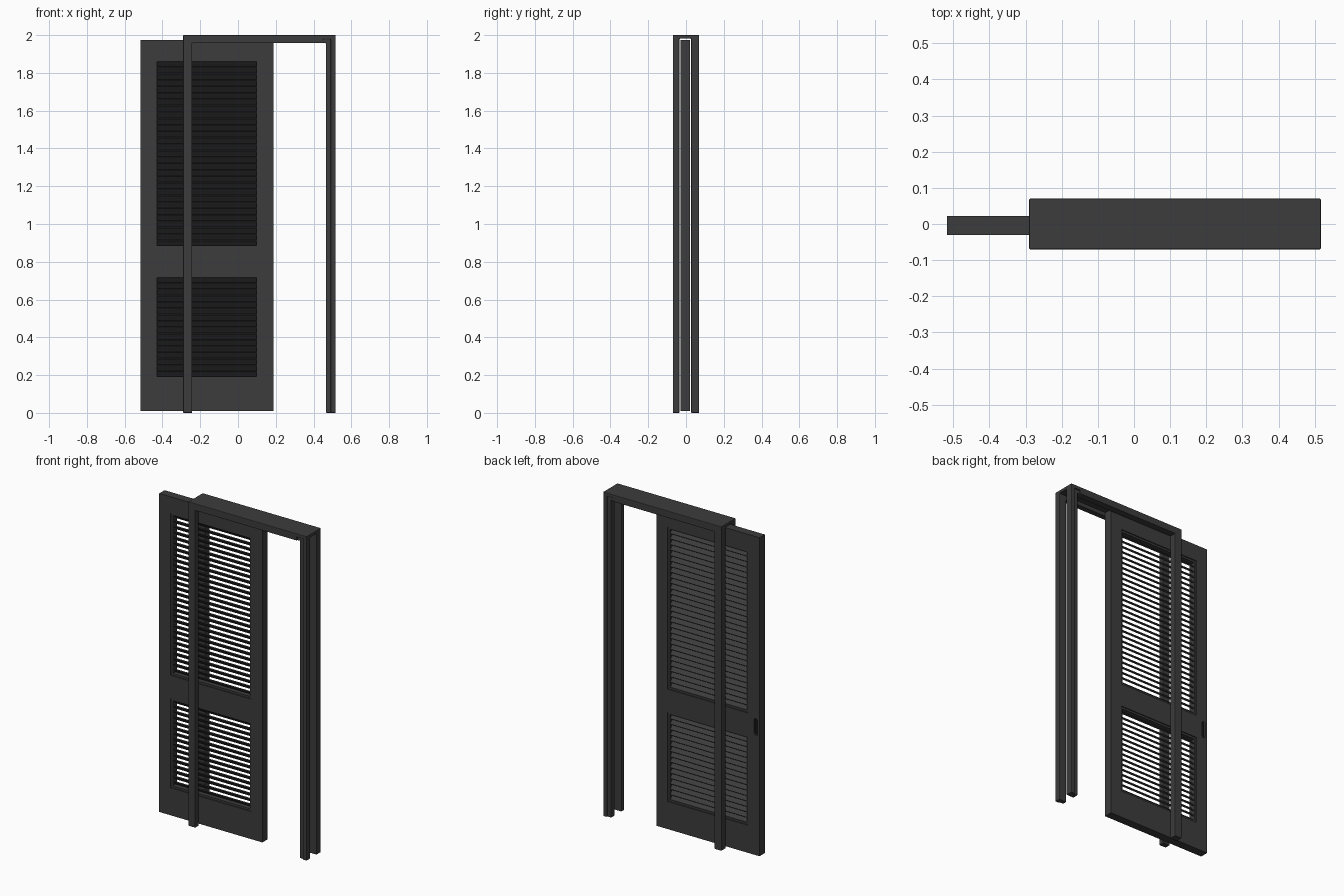
import bpy, bmesh, math
from mathutils import Matrix, Vector

if "Cube" in bpy.data.objects:
    bpy.data.objects.remove(bpy.data.objects["Cube"])


def material(name, v):
    m = bpy.data.materials.new(name)
    m.diffuse_color = (v, v, v, 1)
    m.use_nodes = True
    m.node_tree.nodes["Principled BSDF"].inputs["Base Color"].default_value = m.diffuse_color
    return m


DARK = material("dark_grey", 0.045)
BLACK = material("black", 0.008)


def finish(name, bm, mat=DARK):
    bmesh.ops.recalc_face_normals(bm, faces=bm.faces[:])
    me = bpy.data.meshes.new(name)
    bm.to_mesh(me)
    bm.free()
    me.materials.append(mat)
    ob = bpy.data.objects.new(name, me)
    bpy.context.collection.objects.link(ob)
    return ob


def add_box(bm, x0, x1, y0, y1, z0, z1):
    c = Vector(((x0 + x1) / 2, (y0 + y1) / 2, (z0 + z1) / 2))
    bmesh.ops.create_cube(bm, size=1, matrix=Matrix.Translation(c)
                          @ Matrix.Diagonal((x1 - x0, y1 - y0, z1 - z0, 1)))


def boxes(name, items, mat=DARK):
    bm = bmesh.new()
    for b in items:
        add_box(bm, *b)
    return finish(name, bm, mat)


def prism(name, pts, y0, y1, mat=DARK):
    """Extrude an x-z outline from y0 to y1."""
    bm = bmesh.new()
    f = bm.faces.new([bm.verts.new((x, y0, z)) for x, z in pts])
    r = bmesh.ops.extrude_face_region(bm, geom=[f])
    bmesh.ops.translate(bm, vec=(0, y1 - y0, 0),
                        verts=[v for v in r["geom"] if isinstance(v, bmesh.types.BMVert)])
    return finish(name, bm, mat)


def apply(ob, mod):
    bpy.context.view_layer.objects.active = ob
    bpy.ops.object.modifier_apply(modifier=mod.name)


def cut(ob, cutter):
    m = ob.modifiers.new("cut", "BOOLEAN")
    m.operation, m.solver, m.object = "DIFFERENCE", "EXACT", cutter
    apply(ob, m)
    bpy.data.objects.remove(cutter)


# Door frame: U outline, split by the slot the door slides through
frame = prism("door_frame", [(-0.29, 0), (-0.243, 0), (-0.243, 1.957), (0.466, 1.957),
                             (0.466, 0), (0.517, 0), (0.517, 2), (-0.29, 2)], -0.07, 0.07)
cut(frame, boxes("slot_cutter", [(-1, 1, -0.035, 0.027, -0.1, 1.981),
                                 (0.45, 0.491, -0.1, -0.063, -0.1, 1.979),
                                 (0.45, 0.491, 0.063, 0.1, -0.1, 1.979)]))
bev = frame.modifiers.new("bevel", "BEVEL")
bev.width, bev.segments, bev.limit_method = 0.003, 2, "ANGLE"
apply(frame, bev)

# Sliding door: stiles and rails around two openings
X0, X1, Y0, Y1, Z0, Z1 = -0.517, 0.187, -0.03, 0.022, 0.01, 1.975
PX0, PX1 = -0.44, 0.11
PANELS = {"lower": (0.18, 0.73), "upper": (0.873, 1.873)}
left = boxes("left_stile", [(X0, PX0, Y0, Y1, Z0, Z1)])
boxes("right_stile", [(PX1, X1, Y0, Y1, Z0, Z1)])
for name, a, b in (("bottom_rail", Z0, 0.18), ("middle_rail", 0.73, 0.873), ("top_rail", 1.873, Z1)):
    boxes(name, [(PX0, PX1, Y0, Y1, a, b)])


# Recessed finger pull in the back face
def stadium(r, h, n=8):
    pts = []
    for start, s in ((0, 1), (math.pi, -1)):
        for i in range(n + 1):
            t = start + math.pi * i / n
            pts.append((-0.492 + r * math.cos(t), 0.80 + s * (h - r) + r * math.sin(t)))
    return pts


cut(left, prism("pull_cutter", stadium(0.013, 0.052), 0.008, 0.05))
prism("finger_pull", stadium(0.0128, 0.0518), 0.007, 0.010, BLACK)

# Louvred panels: thin bead frame and tilted slats, high at the front
BEAD, YC = 0.012, (Y0 + Y1) / 2
for name, (a, b) in PANELS.items():
    y0, y1 = Y0 + 0.006, Y1 - 0.006
    boxes(name + "_bead", [(PX0, PX0 + BEAD, y0, y1, a, b), (PX1 - BEAD, PX1, y0, y1, a, b),
                           (PX0 + BEAD, PX1 - BEAD, y0, y1, a, a + BEAD),
                           (PX0 + BEAD, PX1 - BEAD, y0, y1, b - BEAD, b)])
    lo, hi = a + BEAD + 0.012, b - BEAD - 0.012
    n = round((hi - lo) / 0.034)
    bm = bmesh.new()
    for i in range(n + 1):
        z = lo + (hi - lo) * i / n
        mat = (Matrix.Translation(((PX0 + PX1) / 2, YC, z)) @ Matrix.Rotation(math.radians(-45), 4, "X")
               @ Matrix.Diagonal((PX1 - PX0 - 2 * BEAD, 0.046, 0.006, 1)))
        bmesh.ops.create_cube(bm, size=1, matrix=mat)
    finish(name + "_louvres", bm)
